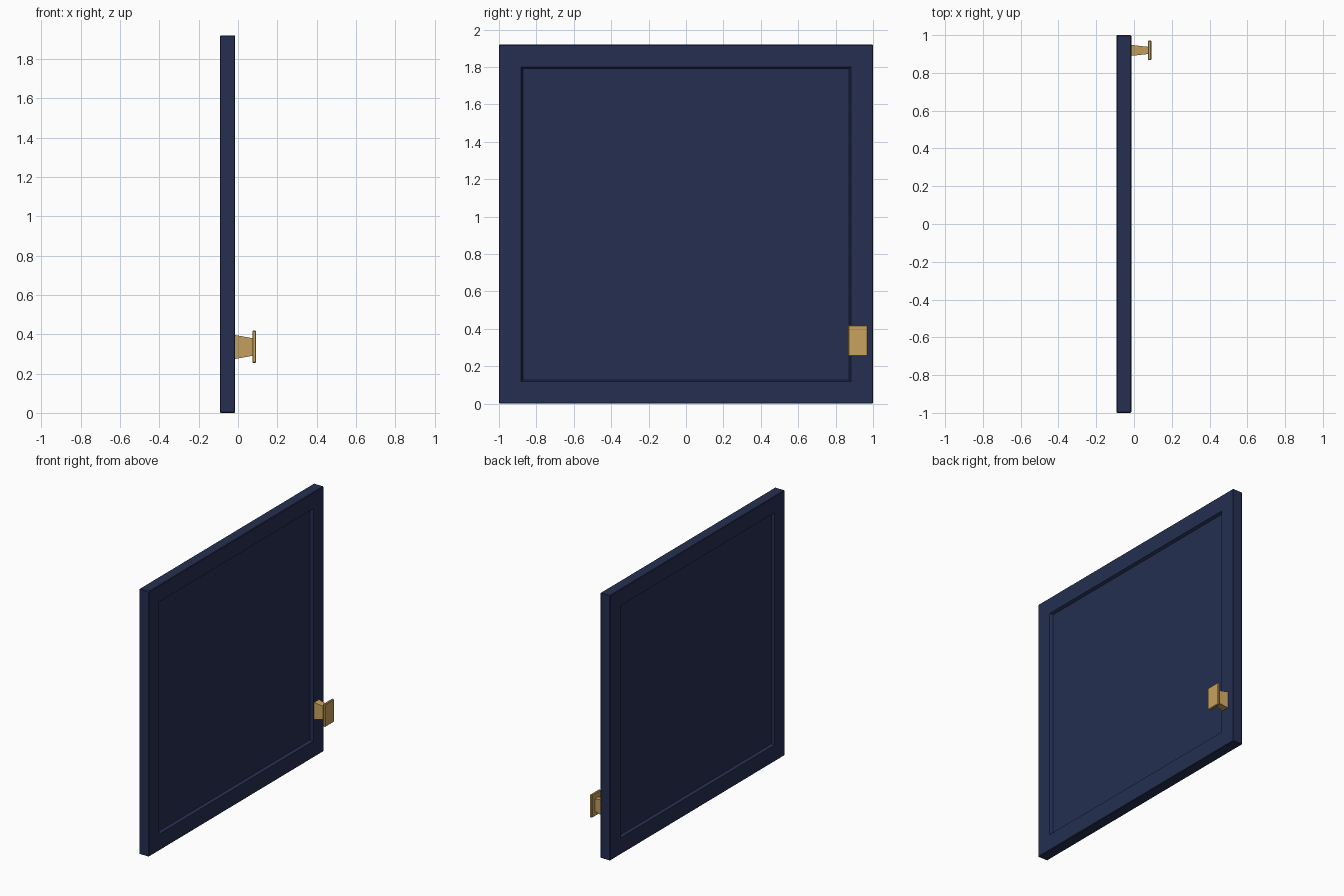
import bpy, bmesh
from mathutils import Vector

if "Cube" in bpy.data.objects:
    bpy.data.objects.remove(bpy.data.objects["Cube"])


def material(name, rgb):
    m = bpy.data.materials.new(name)
    m.diffuse_color = (*rgb, 1)
    m.use_nodes = True
    m.node_tree.nodes["Principled BSDF"].inputs["Base Color"].default_value = m.diffuse_color
    return m


NAVY = material("navy paint", (0.018, 0.028, 0.082))
BRASS = material("brass", (0.578, 0.360, 0.112))


def make_object(name, bm, mat, bevel):
    bmesh.ops.recalc_face_normals(bm, faces=bm.faces[:])
    mesh = bpy.data.meshes.new(name)
    bm.to_mesh(mesh)
    bm.free()
    mesh.materials.append(mat)
    obj = bpy.data.objects.new(name, mesh)
    bpy.context.collection.objects.link(obj)
    if bevel:
        mod = obj.modifiers.new("edge_bevel", 'BEVEL')
        mod.width = bevel
        mod.segments = 1
        mod.limit_method = 'ANGLE'
        mod.angle_limit = 1.5
    return obj


def box(x, y, z):
    bm = bmesh.new()
    bmesh.ops.create_cube(bm, size=1)
    for v in bm.verts:
        v.co = Vector([a + (b - a) * (c + 0.5) for (a, b), c in zip((x, y, z), v.co)])
    return bm


# Door slab with a sloped recessed panel on both broad faces
bm = box((-0.092, -0.014), (-1, 1), (0, 1.92))
for face in [f for f in bm.faces if abs(f.normal.x) > 0.9]:
    bmesh.ops.inset_region(bm, faces=[face], thickness=0.168)
    bmesh.ops.inset_region(bm, faces=[face], thickness=0.012, depth=-0.02)
make_object("cabinet_door", bm, NAVY, 0.004)

# Knob stem, tapering away from the door
bm = box((-0.016, 0.076), (0.89, 0.948), (0.274, 0.396))
for v in bm.verts:
    if v.co.x > 0:
        v.co.y = 0.919 + (v.co.y - 0.919) * 0.65
        v.co.z = 0.335 + (v.co.z - 0.335) * 0.73
make_object("knob_stem", bm, BRASS, 0)

# Knob face plate
bm = box((0.073, 0.092), (0.867, 0.971), (0.254, 0.419))
make_object("knob_plate", bm, BRASS, 0.004)
